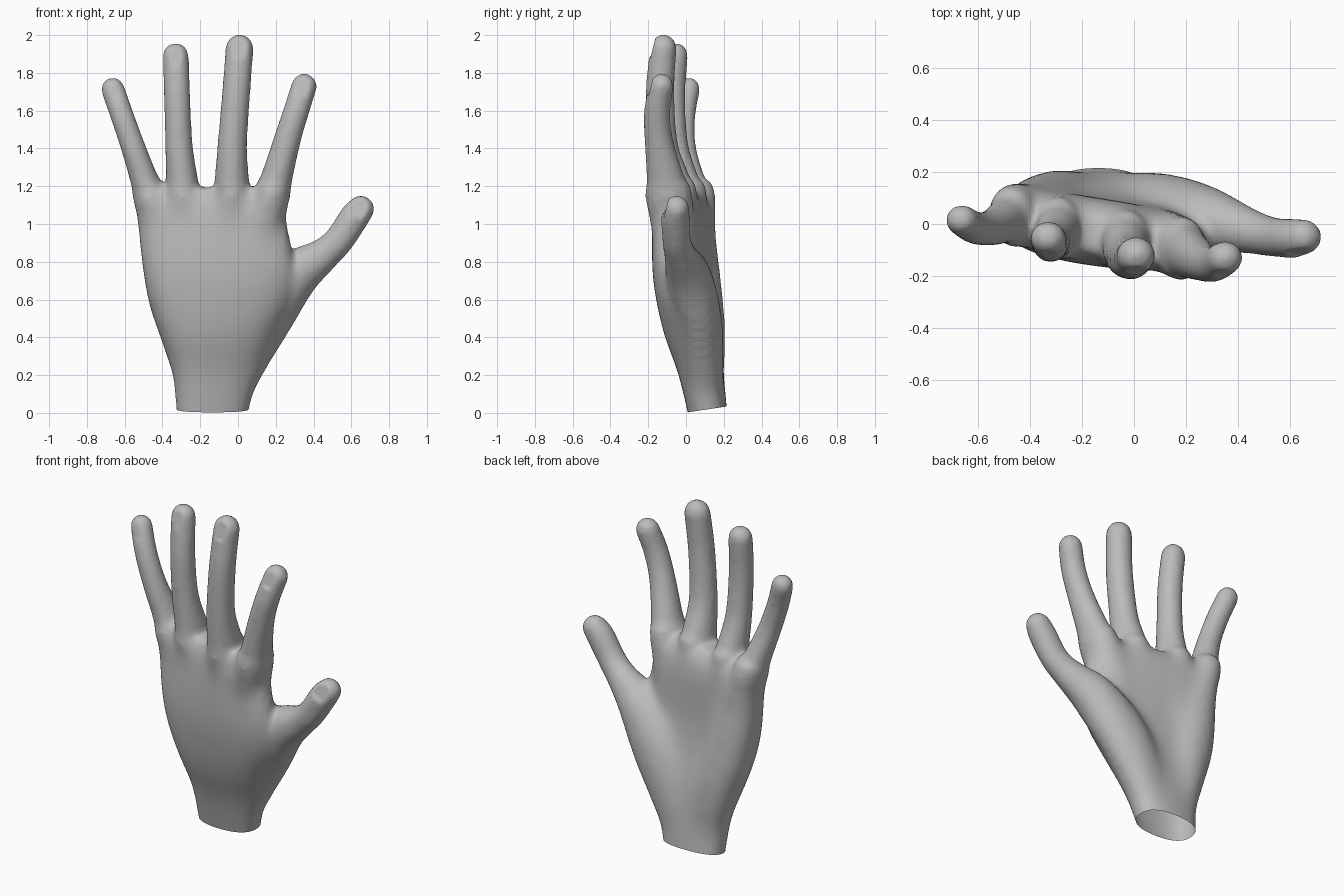
import bpy, bmesh, math
from mathutils import Vector

if "Cube" in bpy.data.objects:
    bpy.data.objects.remove(bpy.data.objects["Cube"])

skin = bpy.data.materials.new("grey_skin")
skin.use_nodes = True
GREY = (0.5, 0.5, 0.5, 1)
skin.diffuse_color = GREY
skin.node_tree.nodes["Principled BSDF"].inputs["Base Color"].default_value = GREY

SIDES, STEPS = 32, 6


def resample(rows):
    """Smooth a short list of rows with a Catmull-Rom spline."""
    pts = [rows[0]] + rows + [rows[-1]]
    out = []
    for a, b, c, d in zip(pts, pts[1:], pts[2:], pts[3:]):
        for k in range(STEPS):
            t = k / STEPS
            out.append([0.5 * (2 * q + (r - p) * t + (2 * p - 5 * q + 4 * r - s) * t * t
                               + (3 * q - p - 3 * r + s) * t ** 3)
                        for p, q, r, s in zip(a, b, c, d)])
    return out + [list(rows[-1])]


def skin_rings(bm, rings):
    """Bridge rings of points and close both ends."""
    loops = [[bm.verts.new(p) for p in ring] for ring in rings]
    for low, high in zip(loops, loops[1:]):
        for i in range(SIDES):
            j = (i + 1) % SIDES
            bm.faces.new((low[i], low[j], high[j], high[i]))
    bm.faces.new(loops[0][::-1])
    bm.faces.new(loops[-1])


def oval(centre, u, v, power=2.0):
    """Ring of points on an ellipse, squarer for a higher power."""
    ring = []
    for i in range(SIDES):
        angle = math.tau * i / SIDES
        c, s = math.cos(angle), math.sin(angle)
        ring.append(centre + u * math.copysign(abs(c) ** (2 / power), c)
                    + v * math.copysign(abs(s) ** (2 / power), s))
    return ring


def tube(bm, rows):
    """Round-ended limb: rows of x, y, z, half width, half depth."""
    rows = resample(rows)
    rings = []
    for i, (x, y, z, width, depth) in enumerate(rows):
        before, after = rows[max(i - 1, 0)], rows[min(i + 1, len(rows) - 1)]
        along = (Vector(after[:3]) - Vector(before[:3])).normalized()
        u = Vector((0, 1, 0)).cross(along).normalized()
        v = along.cross(u)
        centre = Vector((x, y, z))
        rings.append(oval(centre, u * width, v * depth))
    for k in range(1, 7):
        angle = math.radians(14 * k)
        shrink = math.cos(angle)
        rings.append(oval(centre + along * width * math.sin(angle),
                          u * width * shrink, v * depth * shrink))
    skin_rings(bm, rings)


def pad(bm, points):
    """Fleshy limb of x, y, z, radius, flattened where it is thick."""
    tube(bm, [(x, y, z, r, min(r * 0.95, 0.125)) for x, y, z, r in points])


def finger(bm, knuckle, middle, tip, width):
    """Finger flaring into the palm, slightly arched towards the back of the hand."""
    knuckle, middle, tip = Vector(knuckle), Vector(middle), Vector(tip)
    wrist = Vector((-0.14, 0.1, 0))
    arch = Vector((0, -0.015, 0))
    path = [(knuckle.lerp(wrist, 0.55), 0.09, 0.08),
            (knuckle, 0.1, 0.13),
            (knuckle.lerp(middle, 0.4), width * 1.22, width * 1.45),
            (middle, width * 1.05, width * 1.1),
            (middle.lerp(tip, 0.55) + arch, width, width * 1.02),
            (tip, width, width * 0.95)]
    tube(bm, [(*p, w, d) for p, w, d in path])


# Palm sections: z, centre x, centre y, half width, half depth
palm = [(-0.1, -0.145, 0.13, 0.185, 0.1), (0.2, -0.12, 0.08, 0.23, 0.12),
        (0.4, -0.11, 0.03, 0.3, 0.14), (0.6, -0.1, -0.015, 0.375, 0.137),
        (0.8, -0.11, -0.035, 0.405, 0.132), (1.08, -0.147, -0.025, 0.4, 0.12),
        (1.19, -0.15, -0.04, 0.38, 0.07)]

bm = bmesh.new()
rings = []
for z, x, y, width, depth in resample(palm):
    tilt = -0.16 * max(z, 0)
    u = Vector((math.cos(tilt), math.sin(tilt), 0))
    v = Vector((-u.y, u.x, 0))
    rings.append(oval(Vector((x, y, z)), u * width, v * depth, 2.5))
skin_rings(bm, rings)

# Thumb and the pad below the little finger
thumb = [(-0.07, 0.105, 0.03, 0.1), (0.1, 0.075, 0.45, 0.16), (0.27, 0.02, 0.7, 0.14),
         (0.45, -0.03, 0.835, 0.09), (0.535, -0.05, 0.915, 0.08),
         (0.615, -0.055, 1.035, 0.08), (0.65, -0.05, 1.08, 0.073)]
heel = [(-0.2, 0.11, 0.03, 0.09), (-0.28, 0.09, 0.4, 0.13),
        (-0.35, 0.07, 0.65, 0.14), (-0.42, 0.05, 1, 0.11)]
pad(bm, thumb)
pad(bm, heel)

# Index, middle, ring and little finger: knuckle, middle joint, tip, half width
fingers = [((0.165, -0.085, 1.1), (0.262, -0.145, 1.45), (0.35, -0.13, 1.73), 0.069),
           ((-0.035, -0.06, 1.1), (-0.03, -0.125, 1.42), (0.008, -0.12, 1.93), 0.075),
           ((-0.285, -0.01, 1.1), (-0.313, -0.065, 1.42), (-0.33, -0.055, 1.89), 0.07),
           ((-0.45, 0.035, 1.1), (-0.553, -0.015, 1.4), (-0.663, 0.015, 1.715), 0.063)]
for joints in fingers:
    finger(bm, *joints)

bmesh.ops.recalc_face_normals(bm, faces=bm.faces)
mesh = bpy.data.meshes.new("hand")
bm.to_mesh(mesh)
bm.free()
hand = bpy.data.objects.new("hand", mesh)
bpy.context.collection.objects.link(hand)

# Fuse the parts into one soft surface
remesh = hand.modifiers.new("fuse", "REMESH")
remesh.mode = "VOXEL"
remesh.voxel_size = 0.013
soften = hand.modifiers.new("soften", "SMOOTH")
soften.factor, soften.iterations = 0.5, 18
graph = bpy.context.evaluated_depsgraph_get()
fused = bpy.data.meshes.new_from_object(hand.evaluated_get(graph))
hand.modifiers.clear()
bm = bmesh.new()
bm.from_mesh(fused)

# Soften the palm further, fading out towards the fingers and thumb
for limit in (1.2, 1.17, 1.14, 1.11, 1.08):
    flesh = [v for v in bm.verts if v.co.z < limit and v.co.x < limit - 0.9]
    for _ in range(12):
        bmesh.ops.smooth_vert(bm, verts=flesh, factor=0.5,
                              use_axis_x=True, use_axis_y=True, use_axis_z=True)

# Flatten the nails on the back of each tip
normal = Vector((0, -1, 0.25)).normalized()
for tip in [Vector(thumb[-1][:3])] + [Vector(joints[2]) for joints in fingers]:
    for vert in bm.verts:
        offset = vert.co - tip
        height = offset.dot(normal) - 0.054
        if offset.length < 0.09 and height > 0:
            vert.co -= normal * height

# Cut the wrist open along a slightly sloping plane
bmesh.ops.bisect_plane(bm, geom=bm.verts[:] + bm.edges[:] + bm.faces[:],
                       plane_co=(0, 0.01, 0.003), plane_no=(0, 0.15, -1),
                       clear_outer=True)
bm.to_mesh(fused)
bm.free()

hand.data = fused
fused.materials.clear()
fused.materials.append(skin)
bpy.context.view_layer.objects.active = hand
hand.select_set(True)
bpy.ops.object.shade_smooth_by_angle(angle=math.radians(50))
